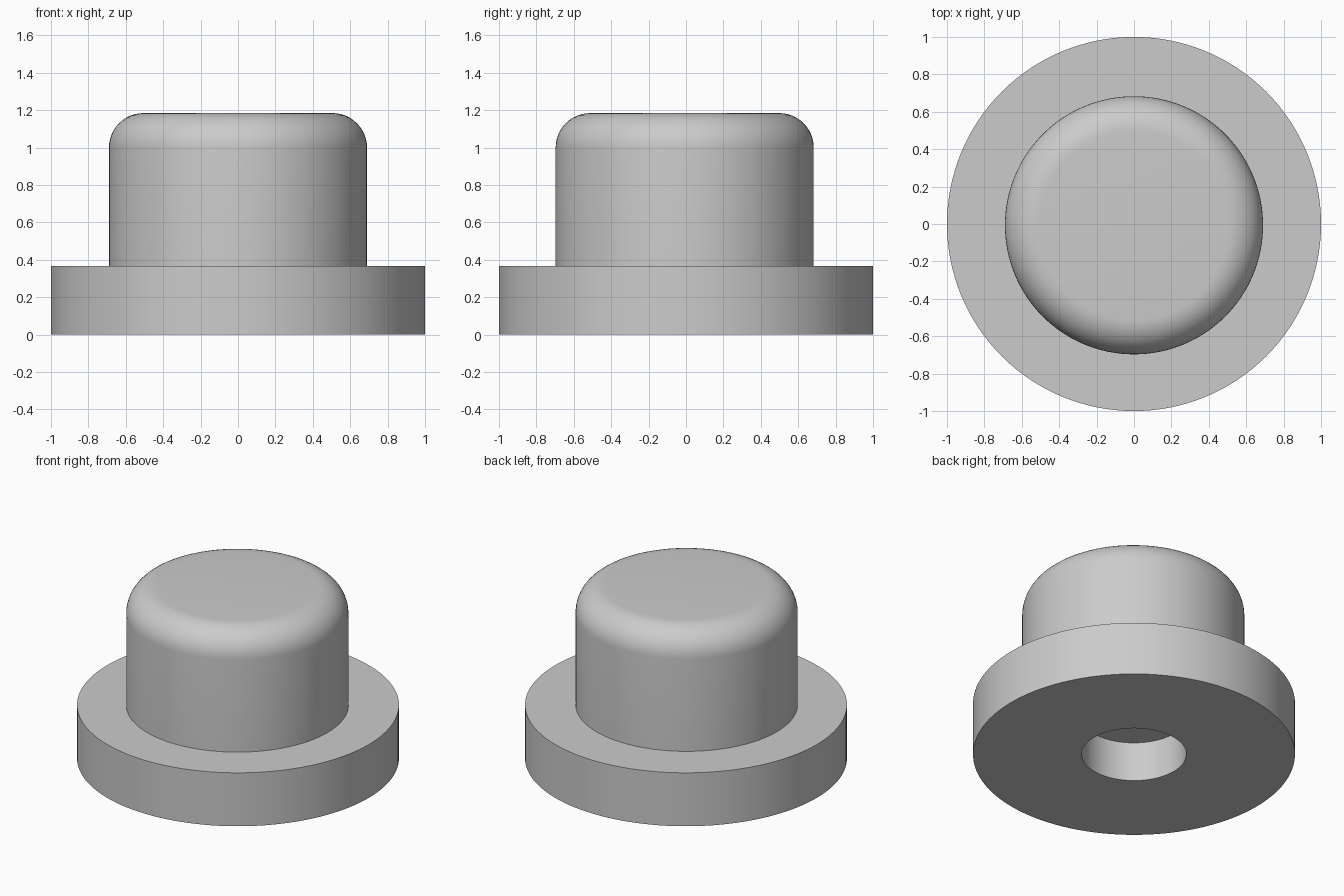
import bpy
import bmesh
from math import cos, sin, pi, radians

cube = bpy.data.objects.get("Cube")
if cube:
    bpy.data.objects.remove(cube, do_unlink=True)

SEGMENTS = 128
FLANGE_R, FLANGE_TOP = 1.0, 0.366
BODY_R, BODY_TOP, BODY_Y = 0.69, 1.184, -0.007
FILLET, FILLET_STEPS = 0.185, 12
BORE_R, BORE_DEPTH = 0.325, 0.27

grey = bpy.data.materials.new("plain grey")
grey.use_nodes = True
colour = (0.6, 0.6, 0.6, 1)
grey.diffuse_color = colour
grey.node_tree.nodes["Principled BSDF"].inputs["Base Color"].default_value = colour

# Profile rings (radius, height, y offset), from the blind bore outward and up
rings = [
    (BORE_R, BORE_DEPTH, 0),
    (BORE_R, 0, 0),
    (FLANGE_R, 0, 0),
    (FLANGE_R, FLANGE_TOP, 0),
    (BODY_R, FLANGE_TOP, BODY_Y),
]
# Rounded top edge of the slightly offset body
for i in range(FILLET_STEPS + 1):
    a = pi / 2 * i / FILLET_STEPS
    rings.append((BODY_R - FILLET + FILLET * cos(a),
                  BODY_TOP - FILLET + FILLET * sin(a), BODY_Y))

# Bridge the rings into one closed solid
bm = bmesh.new()
loops = []
for r, z, y in rings:
    angles = [2 * pi * k / SEGMENTS for k in range(SEGMENTS)]
    loops.append([bm.verts.new((r * cos(a), y + r * sin(a), z)) for a in angles])
for low, high in zip(loops, loops[1:]):
    for k in range(SEGMENTS):
        n = (k + 1) % SEGMENTS
        bm.faces.new((low[k], low[n], high[n], high[k]))
bm.faces.new(loops[0])
bm.faces.new(loops[-1])
bmesh.ops.recalc_face_normals(bm, faces=bm.faces)

mesh = bpy.data.meshes.new("flanged_plug")
bm.to_mesh(mesh)
bm.free()
mesh.materials.append(grey)
plug = bpy.data.objects.new("flanged_plug", mesh)
bpy.context.collection.objects.link(plug)

# Smooth walls, crisp rims
bpy.ops.object.select_all(action='DESELECT')
plug.select_set(True)
bpy.context.view_layer.objects.active = plug
bpy.ops.object.shade_smooth_by_angle(angle=radians(30))
